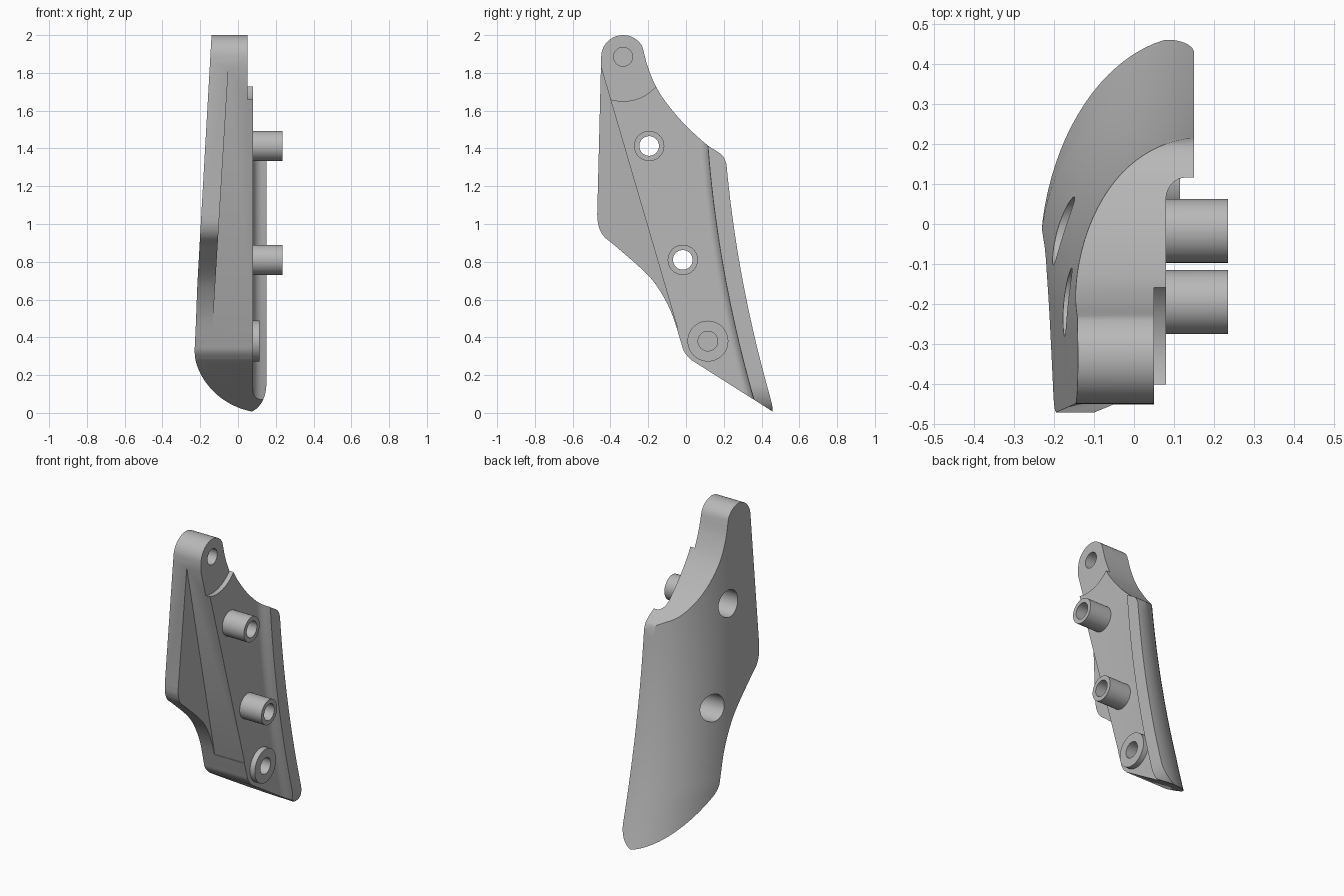
import bpy, bmesh, math
from mathutils import Vector

cube = bpy.data.objects.get("Cube")
if cube:
    bpy.data.objects.remove(cube, do_unlink=True)

# One plain grey material
grey = bpy.data.materials.new("plain_grey")
grey.use_nodes = True
COLOR = (0.48, 0.48, 0.48, 1)
grey.diffuse_color = COLOR
grey.node_tree.nodes["Principled BSDF"].inputs["Base Color"].default_value = COLOR


def loft(name, rings):
    """Closed solid through rings of equal point count."""
    bm = bmesh.new()
    loops = [[bm.verts.new(p) for p in ring] for ring in rings]
    n = len(loops[0])
    for low, high in zip(loops, loops[1:]):
        for i in range(n):
            j = (i + 1) % n
            bm.faces.new((low[i], low[j], high[j], high[i]))
    bm.faces.new(loops[0])
    bm.faces.new(loops[-1])
    bmesh.ops.recalc_face_normals(bm, faces=bm.faces)
    mesh = bpy.data.meshes.new(name)
    bm.to_mesh(mesh)
    bm.free()
    mesh.materials.append(grey)
    obj = bpy.data.objects.new(name, mesh)
    bpy.context.collection.objects.link(obj)
    return obj


def prism_x(name, outline, x0, x1):
    return loft(name, [[(x, y, z) for y, z in outline] for x in (x0, x1)])


def rod(name, y, z, r, x0, x1):
    turn = [2 * math.pi * i / 48 for i in range(48)]
    return prism_x(name, [(y + r * math.cos(a), z + r * math.sin(a)) for a in turn], x0, x1)


def combine(target, tool, operation):
    """Apply a boolean and throw the tool away."""
    tool.hide_render = True
    mod = target.modifiers.new(operation.lower(), 'BOOLEAN')
    mod.operation = operation
    mod.solver = 'EXACT'
    mod.object = tool
    bpy.context.view_layer.objects.active = target
    bpy.ops.object.modifier_apply(modifier=mod.name)
    bpy.data.objects.remove(tool, do_unlink=True)


def spline(points, steps=6):
    """Smooth curve through 2D points."""
    p = [Vector(q) for q in points]
    p = [2 * p[0] - p[1]] + p + [2 * p[-1] - p[-2]]
    out = []
    for a, b, c, d in zip(p, p[1:], p[2:], p[3:]):
        for k in range(steps):
            t = k / steps
            out.append(0.5 * (2 * b + (c - a) * t + (2 * a - 5 * b + 4 * c - d) * t * t
                              + (3 * b - a - 3 * c + d) * t ** 3))
    return [tuple(q) for q in out] + [tuple(points[-1])]


# Swept body: curved outer skin, flat inner face, raised back flange
INNER, FLANGE = 0.08, 0.15


def body_ring(z):
    back = 0.47 - 0.297 * z + 0.078 * z * z
    skin = -0.14 - 0.057 * (2 - max(z, 0.33))
    ring = []
    for i in range(25):
        a = math.pi / 2 * i / 24
        ring.append((FLANGE + (skin - FLANGE) * math.sin(a), back - 0.47 * (1 - math.cos(a)), z))
    ring += [(skin, -0.9, z), (INNER, -0.9, z)]
    for i in range(9):
        a = math.pi / 2 * i / 8
        ring.append((0.13 - 0.05 * math.cos(a), back - 0.14 + 0.05 * math.sin(a), z))
    return ring + [(FLANGE, back - 0.09, z)]


levels = sorted([-0.2 + 2.3 * i / 28 for i in range(29)] + [0.33])
body = loft("bracket_body", [body_ring(z) for z in levels])

# Side outline: back edge, rounded lug, front edge, slanted bottom
LUG = (-0.333, 1.885)
back_edge = spline([(0.222, 1.27), (0.212, 1.325), (0.185, 1.37), (0.11, 1.42), (-0.005, 1.525),
                    (-0.095, 1.63), (-0.155, 1.72), (-0.2, 1.825), (-0.226, 1.92)])
lug_arc = [(LUG[0] + 0.116 * math.cos(a), LUG[1] + 0.115 * math.sin(a))
           for a in [math.radians(30 + 150 * i / 20) for i in range(21)]]
front_edge = spline([(-0.47, 1.05), (-0.463, 0.99), (-0.435, 0.935), (-0.37, 0.88),
                     (-0.217, 0.745), (-0.14, 0.65), (-0.075, 0.525), (-0.03, 0.385),
                     (-0.01, 0.325), (0.025, 0.282)])
outline = [(0.8, -0.209), (0.8, 1.0), (0.242, 1.15)] + back_edge + lug_arc + front_edge
combine(body, prism_x("outline_cutter", outline, -1, 1), 'INTERSECT')

# Rounded lower corner of the flange
corner = [(0.04 + 0.11 * math.sin(a), 0.15 - 0.15 * math.cos(a))
          for a in [math.pi / 2 * i / 12 for i in range(13)]]
corner += [(0.3, 0.15), (0.3, -0.1), (0.04, -0.1)]
combine(body, loft("corner_cutter", [[(x, y, z) for x, z in corner] for y in (-1, 1)]), 'DIFFERENCE')


# Thin front wing, stepped down from the inner face
def wing_ring(z):
    x, y = -0.05 - 0.061 * (1.84 - z), -0.40 + 0.293 * (1.66 - z)
    return [(x, -1, z), (x, y, z), (1, y, z), (1, -1, z)]


combine(body, loft("wing_cutter", [wing_ring(z) for z in (0.45, 1.95)]), 'DIFFERENCE')

# Lowered lug face with blind hole
combine(body, rod("lug_face_cutter", *LUG, 0.235, 0.05, 1), 'DIFFERENCE')
combine(body, rod("lug_hole_cutter", *LUG, 0.05, -0.07, 1), 'DIFFERENCE')

# Two long hollow bosses with outer counterbores
for y, z in [(-0.195, 1.413), (-0.017, 0.81)]:
    combine(body, rod("long_boss", y, z, 0.08, 0.03, 0.235), 'UNION')
    combine(body, rod("bore_cutter", y, z, 0.052, -1, 1), 'DIFFERENCE')
    combine(body, rod("counterbore_cutter", y, z, 0.085, -1, -0.01), 'DIFFERENCE')

# Short wide boss with blind hole
combine(body, rod("short_boss", 0.116, 0.38, 0.108, 0.03, 0.115), 'UNION')
combine(body, rod("short_bore_cutter", 0.116, 0.38, 0.052, -0.03, 1), 'DIFFERENCE')

# Smooth shading with sharp edges kept
bpy.ops.object.select_all(action='DESELECT')
body.select_set(True)
bpy.context.view_layer.objects.active = body
bpy.ops.object.shade_smooth_by_angle(angle=math.radians(30))
